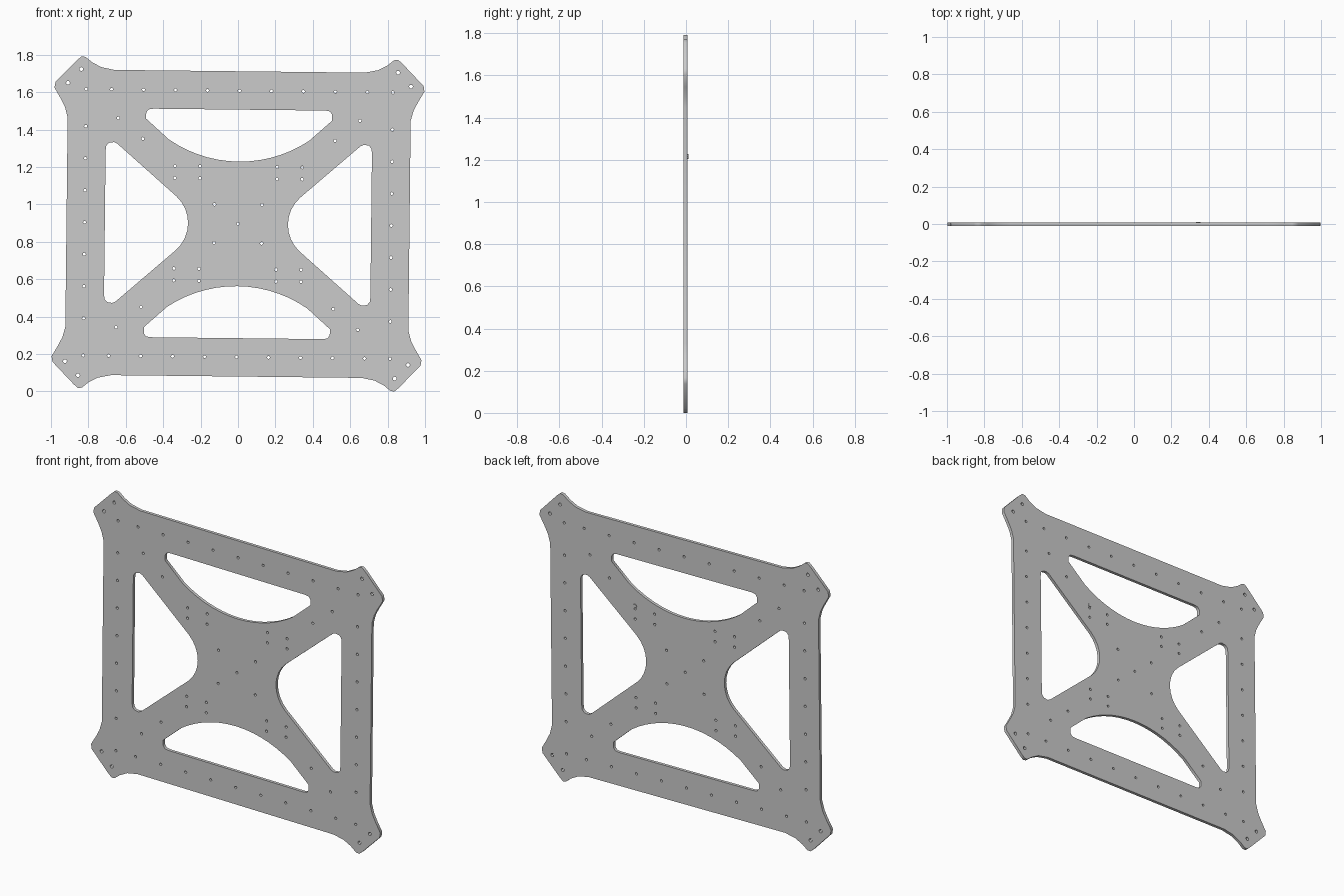
import bpy
from math import sin, cos, pi, asin

if "Cube" in bpy.data.objects:
    bpy.data.objects.remove(bpy.data.objects["Cube"])

TILT = 0.011            # the plate sits turned very slightly clockwise
CENTRE_Z = 0.896
FRONT_Y, BACK_Y = -0.0115, 0.0075


def four_way(quarter):
    """Mirror a first-quadrant outline (running from top to right) into a closed loop."""
    right = quarter + [(x, -y) for x, y in reversed(quarter)]
    loop = right + [(-x, y) for x, y in reversed(right)]
    out = []
    for p in loop:
        if not out or abs(p[0] - out[-1][0]) + abs(p[1] - out[-1][1]) > 1e-5:
            out.append(p)
    return out


def circle(x, y, r, n=8):
    return [(x + r * cos(2 * pi * i / n), y + r * sin(2 * pi * i / n)) for i in range(n)]


def arc(half_chord, sag, n):
    """Points (along, rise) of a shallow arc from one end to the other."""
    r = (half_chord ** 2 + sag ** 2) / (2 * sag)
    a = asin(half_chord / r)
    return [(r * sin(-a + 2 * a * i / n), r - r * cos(-a + 2 * a * i / n)) for i in range(n + 1)]


loops = []

# Outer outline with flared, chamfered corner ears
loops.append(four_way([(0.67, 0.816), (0.74, 0.830), (0.79, 0.856), (0.825, 0.884),
                       (0.846, 0.887), (0.868, 0.868), (0.984, 0.748), (0.989, 0.718),
                       (0.955, 0.66), (0.932, 0.615), (0.917, 0.56)]))

# Upper and lower windows, bowed toward the middle
window = [(-x, y) for x, y in [(0.497, 0.557), (0.497, 0.59), (0.485, 0.607), (0.46, 0.611)]]
window += [(-x, y) for x, y in reversed(window)]
window += [(x, 0.333 + h) for x, h in reversed(arc(0.375, 0.115, 14))]
loops += [window, [(x, -y) for x, y in window]]

# Left and right windows, near triangular
side = [(0.267 + h, z) for z, h in arc(0.143, 0.063, 8)]
tip = [(0.65, 0.422), (0.668, 0.43), (0.695, 0.426), (0.709, 0.41), (0.712, 0.385)]
side += tip + [(x, -z) for x, z in reversed(tip)]
loops += [side, [(-x, z) for x, z in side]]

# Fixing holes: rim rows, then diagonal arms and the centre
small = [(0.171 * i, 0.712) for i in range(5)] + [(0.82, 0.712)]
small += [(0.82, 0.171 * i) for i in range(4)]
small += [(0, 0), (0.127, 0.103), (0.514, 0.45), (0.646, 0.559)]
small += [(x, z) for x in (0.206, 0.34) for z in (0.242, 0.306)]
large = [(0.847, 0.818), (0.917, 0.744)]
for group, radius in ((small, 0.008), (large, 0.0105)):
    spots = {(sx * x + 0.0, sz * z + 0.0) for x, z in group for sx in (1, -1) for sz in (1, -1)}
    loops += [circle(x, z, radius) for x, z in sorted(spots)]

# Plate: one filled 2D curve with every opening, given thickness
curve = bpy.data.curves.new("frame_plate", 'CURVE')
curve.dimensions = '2D'
curve.fill_mode = 'BOTH'
curve.extrude = (BACK_Y - FRONT_Y) / 2
for pts in loops:
    spline = curve.splines.new('POLY')
    spline.points.add(len(pts) - 1)
    for point, (x, y) in zip(spline.points, pts):
        point.co = (x, y, 0, 1)
    spline.use_cyclic_u = True
plate = bpy.data.objects.new("frame_plate", curve)
bpy.context.collection.objects.link(plate)
plate.location = (0, (FRONT_Y + BACK_Y) / 2, CENTRE_Z)
plate.rotation_euler = (pi / 2, TILT, 0)
bpy.context.view_layer.objects.active = plate
plate.select_set(True)
bpy.ops.object.convert(target='MESH')

# Tiny raised burr on the back face beside one fixing hole
bpy.ops.mesh.primitive_cylinder_add(vertices=8, radius=0.012, depth=0.006,
                                    location=(0.343, 0.0085, 1.215),
                                    rotation=(pi / 2, 0, 0))
bpy.context.object.name = "back_burr"
